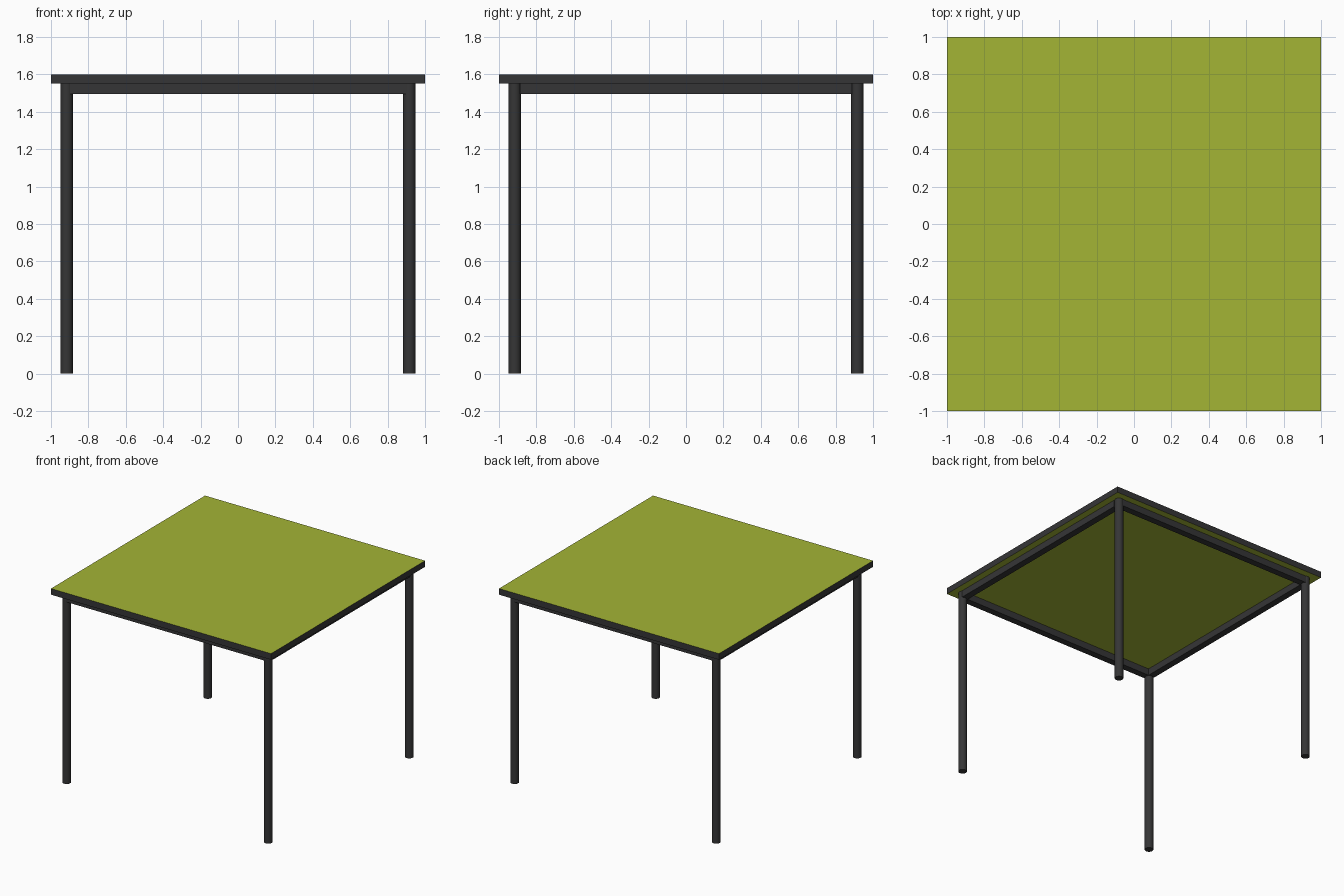
import bpy

if "Cube" in bpy.data.objects:
    bpy.data.objects.remove(bpy.data.objects["Cube"])

def material(name, rgb):
    m = bpy.data.materials.new(name)
    m.diffuse_color = (*rgb, 1)
    m.use_nodes = True
    m.node_tree.nodes["Principled BSDF"].inputs["Base Color"].default_value = m.diffuse_color
    return m

green = material("olive green", (0.37, 0.46, 0.036))
dark = material("charcoal", (0.036, 0.036, 0.037))

def box(name, centre, size, mat):
    bpy.ops.mesh.primitive_cube_add(size=1, location=centre)
    o = bpy.context.object
    o.name = name
    o.scale = size
    bpy.ops.object.transform_apply(location=False, rotation=False, scale=True)
    o.data.materials.append(mat)
    return o

C = 0.916        # leg centre offset
UNDER = 1.55     # underside of the top

# Table top: green faces above and below, dark edge band
top = box("table_top", (0, 0, 1.575), (2, 2, 0.05), green)
top.data.materials.append(dark)
for p in top.data.polygons:
    p.material_index = 0 if abs(p.normal.z) > 0.5 else 1

# Four round legs
for sx, side in ((-1, "left"), (1, "right")):
    for sy, end in ((-1, "front"), (1, "back")):
        bpy.ops.mesh.primitive_cylinder_add(vertices=32, radius=0.0325, depth=UNDER,
                                            location=(sx * C, sy * C, UNDER / 2))
        leg = bpy.context.object
        leg.name = f"{end}_{side}_leg"
        leg.data.materials.append(dark)
        bpy.ops.object.shade_smooth_by_angle()

# Square rails joining the legs under the top
T = 0.055
for s, a, b in ((-1, "front", "left"), (1, "back", "right")):
    box(f"{a}_rail", (0, s * C, UNDER - T / 2), (2 * C, T, T), dark)
    box(f"{b}_rail", (s * C, 0, UNDER - T / 2), (T, 2 * C - T, T), dark)
